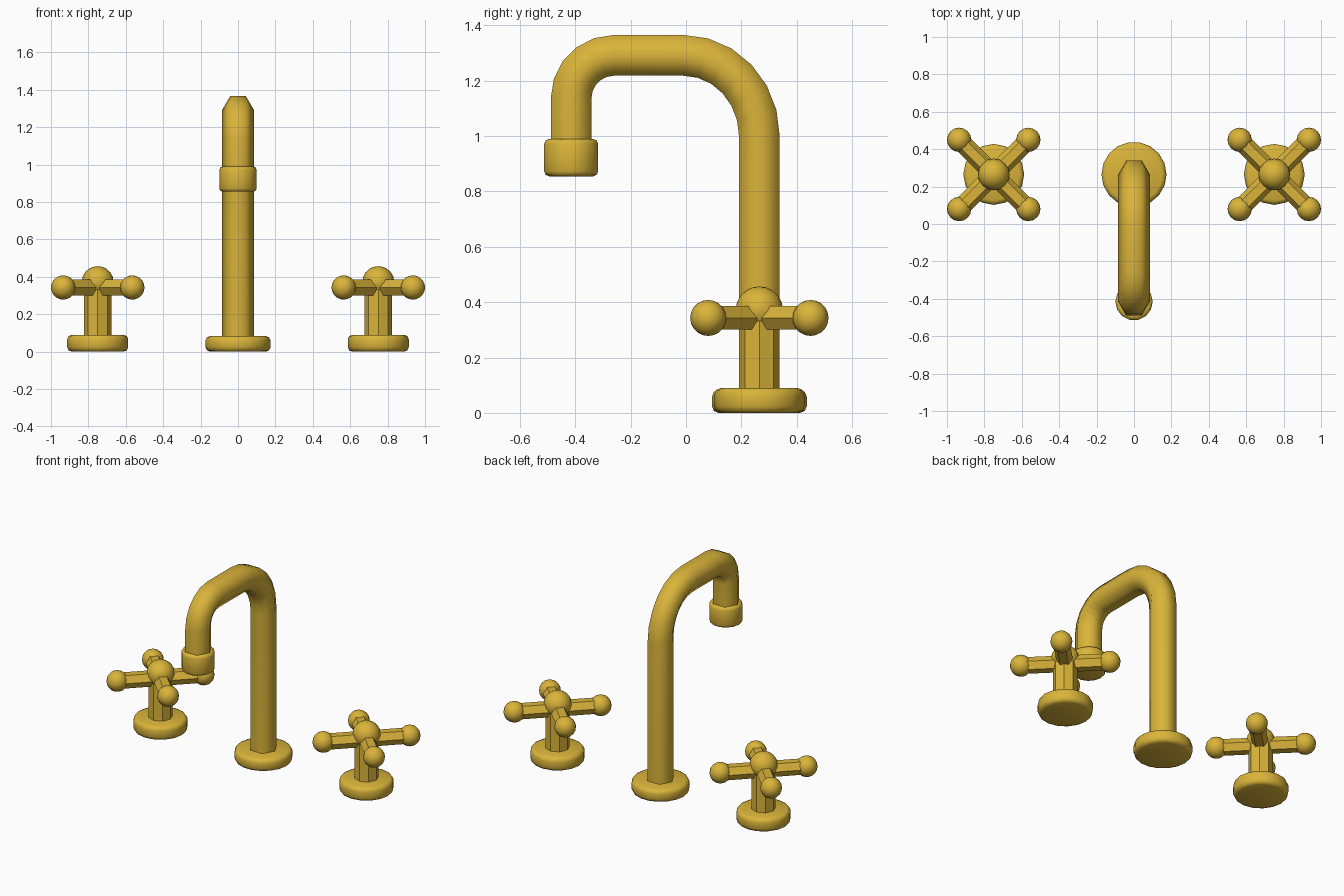
import bpy, bmesh, math
from mathutils import Vector, Matrix

if "Cube" in bpy.data.objects:
    bpy.data.objects.remove(bpy.data.objects["Cube"])

gold = bpy.data.materials.new("warm gold")
gold.diffuse_color = (0.70, 0.456, 0.042, 1)
gold.use_nodes = True
gold.node_tree.nodes["Principled BSDF"].inputs["Base Color"].default_value = gold.diffuse_color


def finish(name, bm, angle):
    """Turn a bmesh into a named gold object, smooth below the given angle."""
    bmesh.ops.recalc_face_normals(bm, faces=bm.faces)
    me = bpy.data.meshes.new(name)
    bm.to_mesh(me)
    bm.free()
    me.materials.append(gold)
    ob = bpy.data.objects.new(name, me)
    bpy.context.collection.objects.link(ob)
    bpy.ops.object.select_all(action='DESELECT')
    ob.select_set(True)
    bpy.context.view_layer.objects.active = ob
    bpy.ops.object.shade_smooth_by_angle(angle=math.radians(angle))
    return ob


def skin(name, rings, angle):
    """Bridge a list of equal rings and cap both ends."""
    bm = bmesh.new()
    vs = [[bm.verts.new(p) for p in r] for r in rings]
    n = len(rings[0])
    for a, b in zip(vs, vs[1:]):
        for i in range(n):
            j = (i + 1) % n
            bm.faces.new((a[i], a[j], b[j], b[i]))
    bm.faces.new(vs[0])
    bm.faces.new(vs[-1])
    return finish(name, bm, angle)


def lathe(name, x, y, profile, sides, angle):
    rings = [[(x + r * math.cos(2 * math.pi * i / sides),
               y + r * math.sin(2 * math.pi * i / sides), z)
              for i in range(sides)] for r, z in profile]
    return skin(name, rings, angle)


def rounded(r, z0, z1, b):
    """Disc profile with rounded rims."""
    return [(r - b, z0), (r - 0.3 * b, z0 + 0.3 * b), (r, z0 + b),
            (r, z1 - b), (r - 0.3 * b, z1 - 0.3 * b), (r - b, z1)]


def ball(name, loc, r, rz):
    bm = bmesh.new()
    bmesh.ops.create_uvsphere(bm, u_segments=16, v_segments=10, radius=1,
                              matrix=Matrix.Translation(loc) @ Matrix.Diagonal((r, r, rz, 1)))
    return finish(name, bm, 60)


Y = 0.265

# spout: hexagonal tube swept along two bends
path = [(Y, 0.04, 0)]
for i in range(7):
    t = math.pi / 2 * i / 6
    path.append((-0.01 + 0.275 * math.cos(t), 1.0 + 0.292 * math.sin(t), t))
for i in range(6):
    t = math.pi / 2 * (1 + i / 5)
    path.append((-0.26 + 0.155 * math.cos(t), 1.137 + 0.155 * math.sin(t), t))
path.append((-0.415, 0.92, math.pi))
R = 0.085
rings = []
for y, z, t in path:
    ring = []
    for k in range(6):
        a = k * math.pi / 3
        s = R * math.sin(a)
        ring.append((R * math.cos(a), y + s * math.cos(t), z + s * math.sin(t)))
    rings.append(ring)
skin("spout", rings, 65)

lathe("spout_base", 0, Y, rounded(0.174, 0.0, 0.083, 0.024), 18, 50)
lathe("nozzle", 0, -0.415, rounded(0.1, 0.855, 0.99, 0.018), 14, 50)

# pair of cross handles
for side, sx in (("left", -1), ("right", 1)):
    x = 0.75 * sx
    lathe(side + "_handle_base", x, Y, rounded(0.163, 0.0, 0.09, 0.024), 16, 50)
    lathe(side + "_handle_stem", x, Y, [(0.073, 0.05), (0.073, 0.36)], 8, 30)
    ball(side + "_handle_cap", (x, Y, 0.374), 0.085, 0.083)
    for n, d in enumerate((1, -1)):
        # hexagonal bar with flat top, one per diagonal
        ends = []
        for e in (-1, 1):
            c = Vector((x + e * 0.18, Y + e * d * 0.18, 0.343))
            w = Vector((-d, 1, 0)).normalized()
            ends.append([c + 0.049 * (w * math.cos(k * math.pi / 3)
                                      + Vector((0, 0, math.sin(k * math.pi / 3))))
                         for k in range(6)])
        skin(f"{side}_cross_bar_{n + 1}", ends, 30)
        for m, e in enumerate((-1, 1)):
            ball(f"{side}_bar_knob_{2 * n + m + 1}",
                 (x + e * 0.185, Y + e * d * 0.185, 0.343), 0.065, 0.065)
